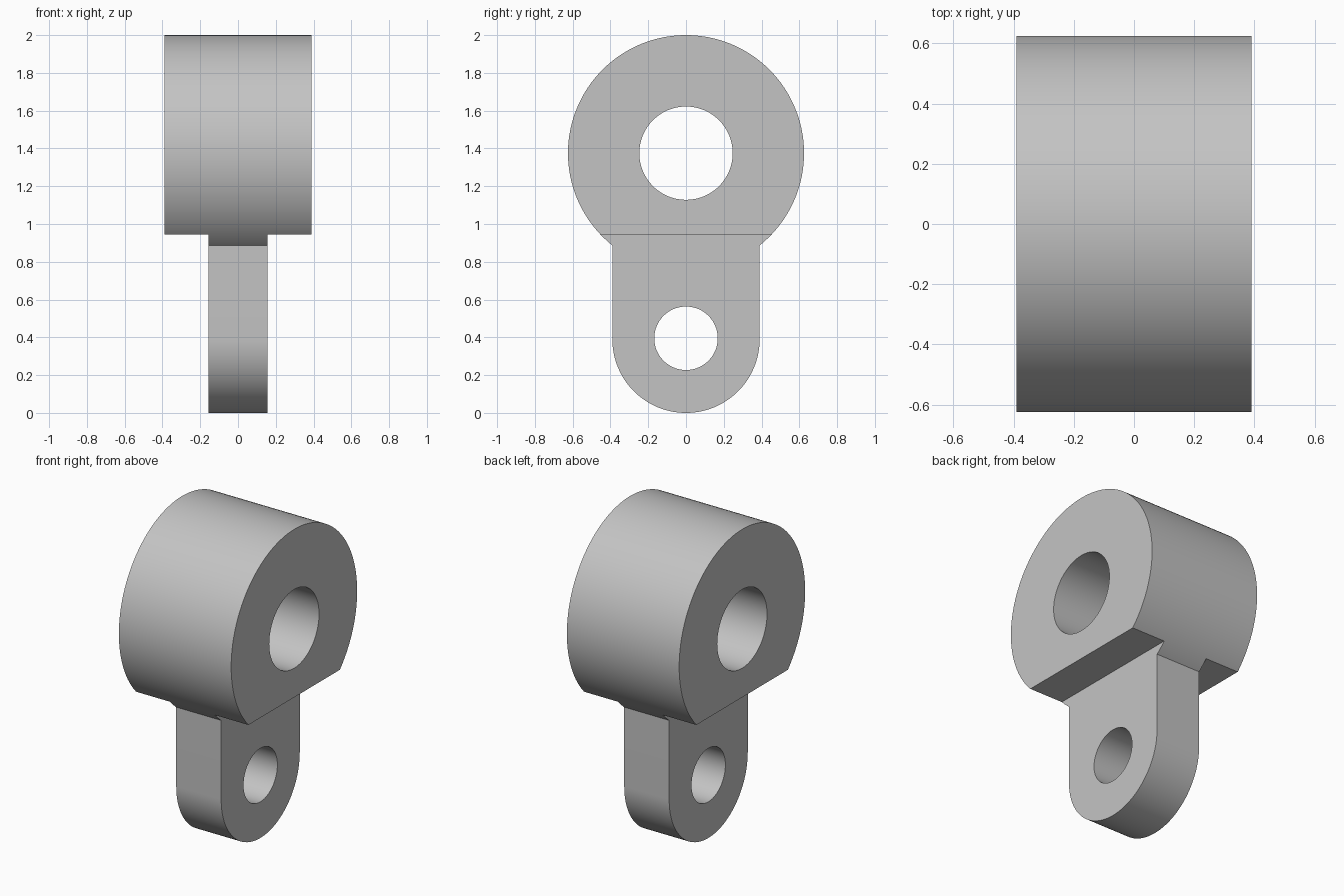
import bpy, bmesh
from math import pi, sin, cos, radians

cube = bpy.data.objects.get("Cube")
if cube:
    bpy.data.objects.remove(cube, do_unlink=True)

HALF_WIDTH, TANG_HALF = 0.39, 0.156
BARREL_Z, BARREL_R, BORE_R = 1.375, 0.625, 0.247
EYE_Z, EYE_R, PIN_R = 0.39, 0.39, 0.168
SHOULDER_Z = 0.945


def arc(z, r, start, end, n):
    return [(r * cos(start + (end - start) * i / n),
             z + r * sin(start + (end - start) * i / n)) for i in range(n + 1)]


def prism(name, profile, x0, x1):
    """Extrude a closed (y, z) profile along x."""
    bm = bmesh.new()
    face = bm.faces.new([bm.verts.new((x0, y, z)) for y, z in profile])
    out = bmesh.ops.extrude_face_region(bm, geom=[face])
    moved = [v for v in out["geom"] if isinstance(v, bmesh.types.BMVert)]
    bmesh.ops.translate(bm, verts=moved, vec=(x1 - x0, 0, 0))
    bmesh.ops.recalc_face_normals(bm, faces=bm.faces)
    mesh = bpy.data.meshes.new(name)
    bm.to_mesh(mesh)
    bm.free()
    obj = bpy.data.objects.new(name, mesh)
    bpy.context.collection.objects.link(obj)
    return obj


def disc(name, z, r, half, n=128):
    return prism(name, arc(z, r, 0, 2 * pi, n)[:-1], -half, half)


def combine(target, tool, operation):
    """Apply a boolean and discard the tool object."""
    tool.hide_render = True
    mod = target.modifiers.new(operation.lower(), "BOOLEAN")
    mod.operation, mod.object, mod.solver = operation, tool, "EXACT"
    bpy.context.view_layer.objects.active = target
    bpy.ops.object.modifier_apply(modifier=mod.name)
    bpy.data.objects.remove(tool, do_unlink=True)


# Barrel joined with the rounded tang
bracket = disc("clevis_bracket", BARREL_Z, BARREL_R, HALF_WIDTH)
tang_profile = arc(EYE_Z, EYE_R, pi, 2 * pi, 64) + [(EYE_R, BARREL_Z), (-EYE_R, BARREL_Z)]
combine(bracket, prism("tang", tang_profile, -HALF_WIDTH, HALF_WIDTH), "UNION")

# Side notches thin the tang below the shoulder
notch = [(-1, -1), (1, -1), (1, SHOULDER_Z), (-1, SHOULDER_Z)]
for side in (-1, 1):
    combine(bracket, prism("notch_cutter", notch, side * TANG_HALF, side), "DIFFERENCE")

# Main bore and pin hole
combine(bracket, disc("bore_cutter", BARREL_Z, BORE_R, 1, 96), "DIFFERENCE")
combine(bracket, disc("pin_cutter", EYE_Z + 0.005, PIN_R, 1, 96), "DIFFERENCE")

# Plain grey finish
grey = bpy.data.materials.new("plain_grey")
grey.use_nodes = True
colour = (0.55, 0.55, 0.55, 1)
grey.diffuse_color = colour
grey.node_tree.nodes["Principled BSDF"].inputs["Base Color"].default_value = colour
bracket.data.materials.clear()
bracket.data.materials.append(grey)

# Smooth curves with crisp rims
bpy.ops.object.select_all(action="DESELECT")
bracket.select_set(True)
bpy.context.view_layer.objects.active = bracket
bpy.ops.object.shade_smooth_by_angle(angle=radians(30))
